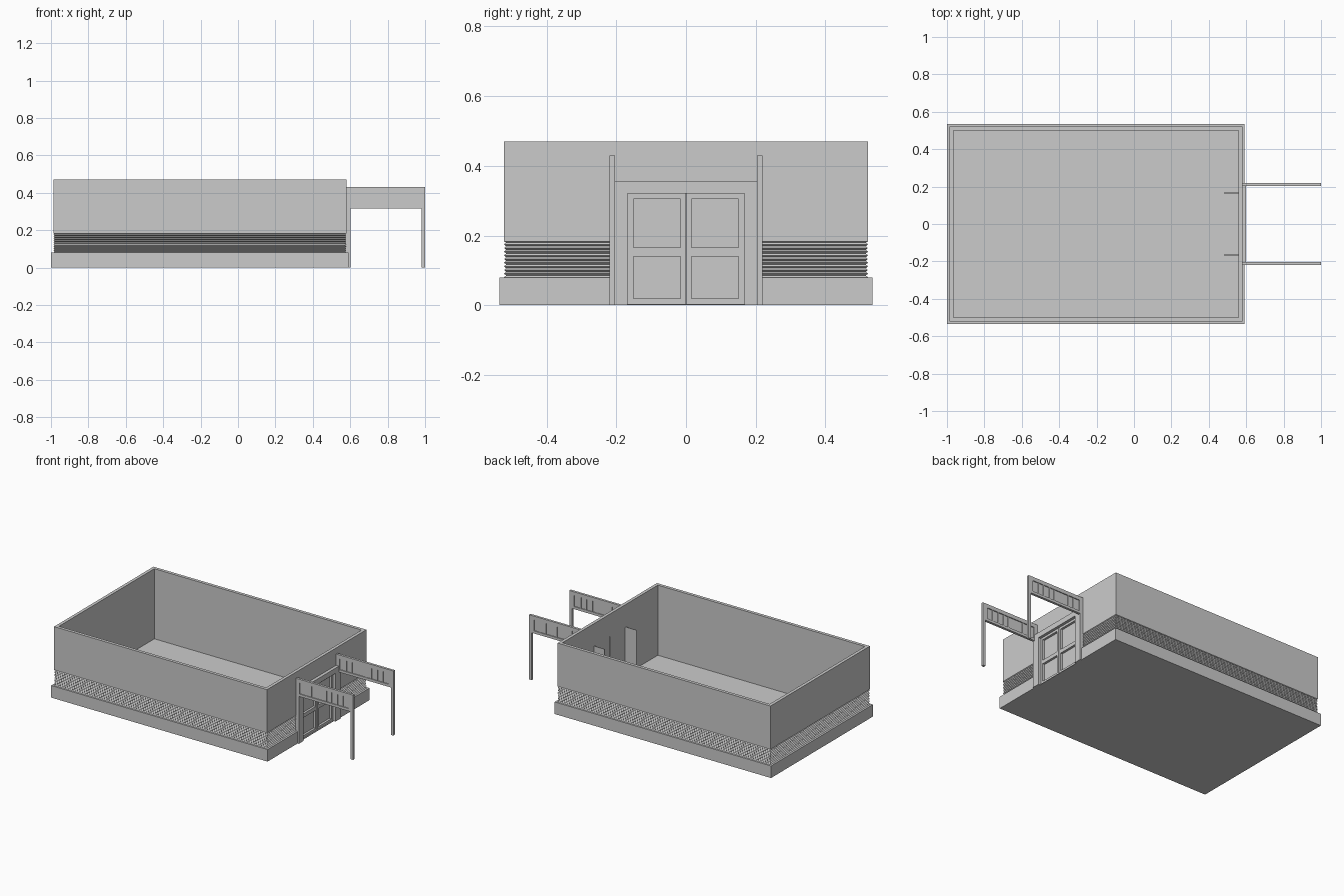
import bpy, bmesh

if "Cube" in bpy.data.objects:
    bpy.data.objects.remove(bpy.data.objects["Cube"])

CX = -0.204           # centre of the building along x
DOOR = 0.168          # half width of the doorway
DOOR_H = 0.32


def make(name, bm):
    bmesh.ops.recalc_face_normals(bm, faces=bm.faces)
    me = bpy.data.meshes.new(name)
    bm.to_mesh(me)
    bm.free()
    ob = bpy.data.objects.new(name, me)
    bpy.context.collection.objects.link(ob)
    return ob


def add_box(bm, x0, x1, y0, y1, z0, z1):
    vs = bmesh.ops.create_cube(bm, size=1)["verts"]
    for v in vs:
        v.co.x = x1 if v.co.x > 0 else x0
        v.co.y = y1 if v.co.y > 0 else y0
        v.co.z = z1 if v.co.z > 0 else z0


def boxes(name, *dims):
    bm = bmesh.new()
    for d in dims:
        add_box(bm, *d)
    return make(name, bm)


def ring(name, hx, hy, profile):
    """Sweep a closed (inset, z) profile around a rectangle."""
    bm = bmesh.new()
    loops = []
    for inset, z in profile:
        loops.append([bm.verts.new((CX + sx * (hx - inset), sy * (hy - inset), z))
                      for sx, sy in ((-1, -1), (1, -1), (1, 1), (-1, 1))])
    for a, b in zip(loops, loops[1:] + loops[:1]):
        for i in range(4):
            j = (i + 1) % 4
            bm.faces.new((a[i], a[j], b[j], b[i]))
    return make(name, bm)


def cut(ob, *dims):
    cutter = boxes("cutter", dims)
    mod = ob.modifiers.new("cut", "BOOLEAN")
    mod.operation = "DIFFERENCE"
    mod.solver = "EXACT"
    mod.object = cutter
    bpy.context.view_layer.objects.active = ob
    bpy.ops.object.modifier_apply(modifier=mod.name)
    bpy.data.objects.remove(cutter)


# Walls with a band of fine horizontal grooves above the plinth
TEETH = 10
profile = [(0.006, 0.002)]
for i in range(TEETH):
    z = 0.075 + 0.0105 * i
    profile += [(0.006, z), (0.0, z + 0.005)]
profile += [(0.006, 0.18), (0.0, 0.183), (0.0, 0.47), (0.021, 0.47), (0.021, 0.002)]
walls = ring("walls", 0.783, 0.522, profile)
cut(walls, 0.5, 0.7, -DOOR, DOOR, -0.1, DOOR_H)

# Plinth, interrupted by the doorway
plinth = ring("plinth", 0.796, 0.535, [(0, 0), (0, 0.08), (0.016, 0.08), (0.016, 0)])
cut(plinth, 0.5, 0.7, -0.2, 0.2, -0.1, 0.2)

# Floor slab
boxes("floor", (-0.995, 0.588, -0.53, 0.53, 0, 0.004))

# Door surround: jambs and lintel
boxes("door_surround",
      (0.57, 0.60, -0.203, -DOOR, 0, 0.355),
      (0.57, 0.60, DOOR, 0.203, 0, 0.355),
      (0.57, 0.60, -DOOR, DOOR, DOOR_H, 0.355))

# Pair of door leaves with recessed panels
for s, side in ((-1, "left"), (1, "right")):
    def span(a, b):
        return min(s * a, s * b), max(s * a, s * b)
    parts = [(0.562, 0.567, *span(0.002, DOOR), 0.004, DOOR_H)]
    for a, b in ((0.002, 0.016), (0.15, DOOR)):
        parts.append((0.567, 0.582, *span(a, b), 0.004, DOOR_H))
    for z0, z1 in ((0.004, 0.02), (0.14, 0.165), (0.305, DOOR_H)):
        parts.append((0.567, 0.582, *span(0.016, 0.15), z0, z1))
    boxes("door_leaf_" + side, *parts)
    # Thin return panel reaching into the room beside the door
    boxes("inner_return_" + side, (0.48, 0.562, *span(DOOR - 0.004, DOOR), 0.004, DOOR_H))

# Canopy sides: posts and slatted beams on both sides of the door
SLATS = (0.65, 0.69, 0.80, 0.835, 0.88, 0.92)
for s, side in ((-1, "left"), (1, "right")):
    y0, y1 = sorted((s * 0.203, s * 0.219))
    ym = (y0 + y1) / 2
    boxes("outer_post_" + side, (0.982, 1.0, y0, y1, 0, 0.43))
    boxes("wall_post_" + side, (0.575, 0.601, y0, y1, 0, 0.32))
    parts = [(0.575, 0.984, y0, y1, 0.405, 0.43),
             (0.575, 0.984, y0, y1, 0.315, 0.332),
             (0.575, 0.605, y0, y1, 0.332, 0.405),
             (0.965, 0.984, y0, y1, 0.332, 0.405),
             (0.605, 0.965, ym - 0.002, ym + 0.002, 0.332, 0.405)]
    parts += [(x - 0.004, x + 0.004, y0 + 0.002, y1 - 0.002, 0.332, 0.405) for x in SLATS]
    boxes("canopy_beam_" + side, *parts)
